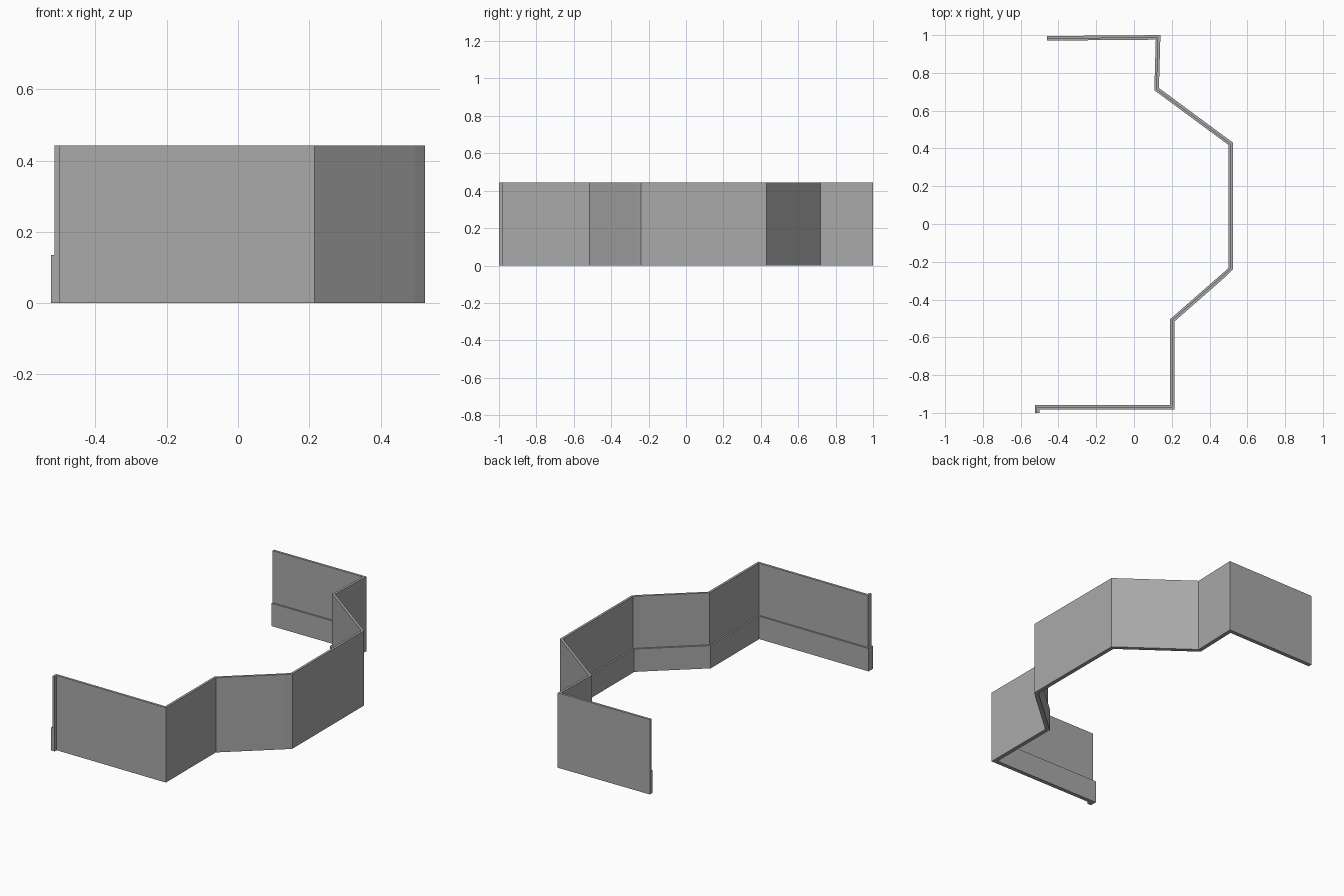
import bpy
import bmesh
from mathutils import Vector

cube = bpy.data.objects.get("Cube")
if cube:
    bpy.data.objects.remove(cube, do_unlink=True)

HEIGHT, WALL, BOARD_HEIGHT, BOARD = 0.443, 0.014, 0.135, 0.01

# Outer face of the wall seen from above, from front end to back end
PATH = [Vector(p) for p in (
    (-0.501, -1), (-0.501, -0.982), (0.215, -0.982), (0.215, -0.515),
    (0.495, -0.27), (0.525, -0.24), (0.525, 0.43), (0.132, 0.72),
    (0.14, 1), (-0.46, 0.995))]

grey = bpy.data.materials.new("plain grey")
grey.use_nodes = True
colour = (0.4, 0.4, 0.4, 1)
grey.diffuse_color = colour
grey.node_tree.nodes["Principled BSDF"].inputs["Base Color"].default_value = colour


def offset(path, distance):
    """Shift the path to its left with mitred corners."""
    normals = []
    for a, b in zip(path, path[1:]):
        d = (b - a).normalized()
        normals.append(Vector((-d.y, d.x)))
    result = []
    for i, p in enumerate(path):
        n0 = normals[max(i - 1, 0)]
        n1 = normals[min(i, len(normals) - 1)]
        result.append(p + (n0 + n1) * distance / (1 + n0.dot(n1)))
    return result


def strip(name, near, far, height):
    """Extruded strip between two offsets of the path."""
    bm = bmesh.new()
    rings = []
    for a, b in zip(offset(PATH, near), offset(PATH, far)):
        rings.append([bm.verts.new((p.x, p.y, z))
                      for p, z in ((a, 0), (b, 0), (b, height), (a, height))])
    for r, s in zip(rings, rings[1:]):
        for i in range(4):
            j = (i + 1) % 4
            bm.faces.new((r[i], r[j], s[j], s[i]))
    bm.faces.new(rings[0])
    bm.faces.new(rings[-1])
    bmesh.ops.recalc_face_normals(bm, faces=bm.faces)
    mesh = bpy.data.meshes.new(name)
    bm.to_mesh(mesh)
    bm.free()
    mesh.materials.append(grey)
    obj = bpy.data.objects.new(name, mesh)
    bpy.context.collection.objects.link(obj)


# Full-height wall and the skirting along its inner face
strip("wall", 0, WALL, HEIGHT)
strip("skirting_board", WALL, WALL + BOARD, BOARD_HEIGHT)
